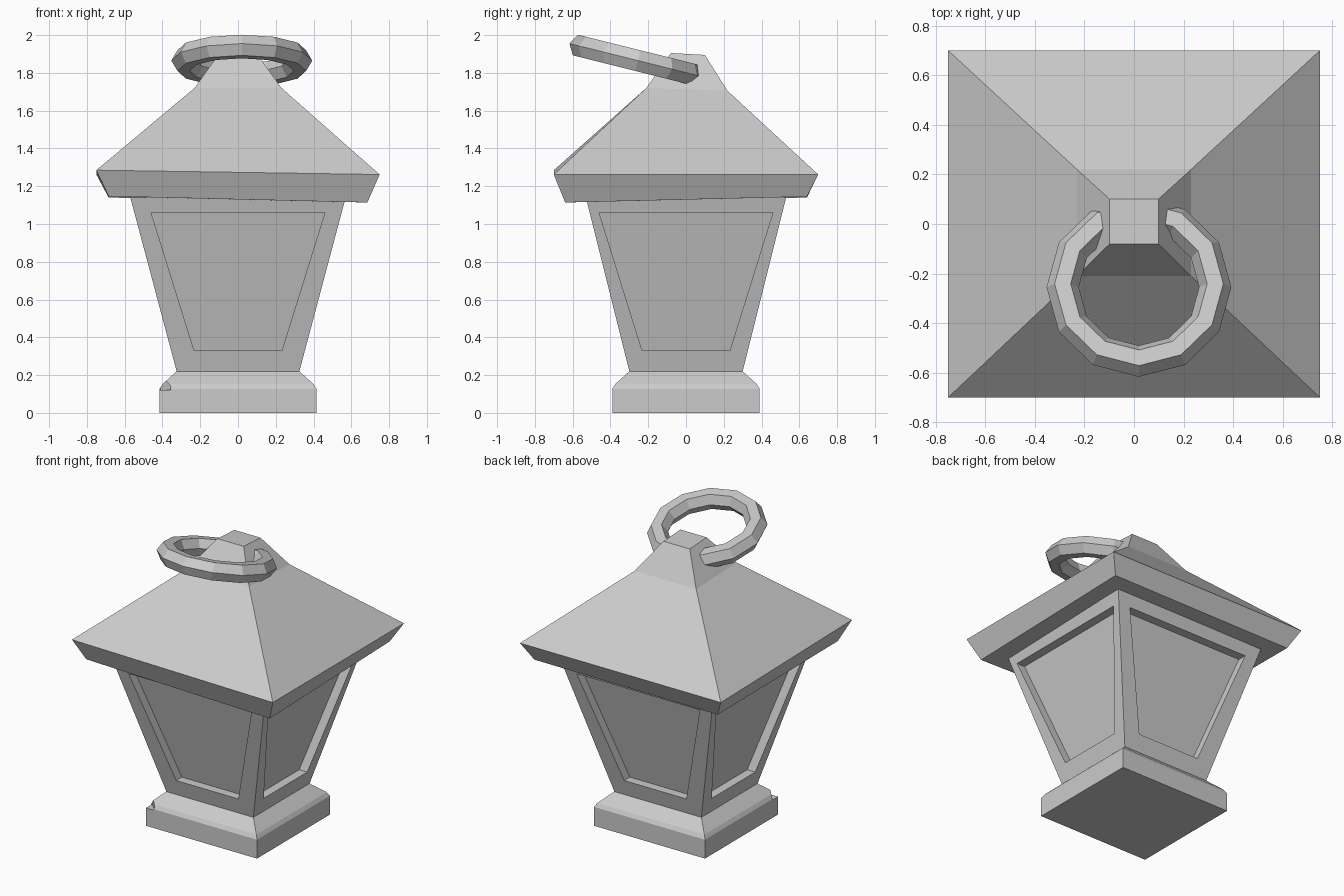
import bpy, bmesh, math
from mathutils import Vector

if "Cube" in bpy.data.objects:
    bpy.data.objects.remove(bpy.data.objects["Cube"])


def make_object(name, bm):
    bmesh.ops.recalc_face_normals(bm, faces=bm.faces)
    mesh = bpy.data.meshes.new(name)
    bm.to_mesh(mesh)
    bm.free()
    ob = bpy.data.objects.new(name, mesh)
    bpy.context.collection.objects.link(ob)
    return ob


def loft(rings):
    """Stack of rectangles: (half x, half y, centre y, corner heights FL FR BR BL)."""
    bm = bmesh.new()
    loops = []
    for hx, hy, cy, z in rings:
        zs = z if isinstance(z, tuple) else (z,) * 4
        signs = ((-1, -1), (1, -1), (1, 1), (-1, 1))
        loops.append([bm.verts.new((sx * hx, cy + sy * hy, h)) for (sx, sy), h in zip(signs, zs)])
    bm.faces.new(loops[0][::-1])
    bm.faces.new(loops[-1])
    sides = []
    for a, b in zip(loops, loops[1:]):
        for i in range(4):
            j = (i + 1) % 4
            sides.append(bm.faces.new((a[i], a[j], b[j], b[i])))
    return bm, sides


# Plinth with sloped shoulder
bm, _ = loft([(0.415, 0.39, 0, 0), (0.415, 0.39, 0, 0.127),
              (0.40, 0.375, 0, 0.152), (0.325, 0.30, 0, 0.22)])
base = make_object("base", bm)

# Small chip knocked out of the front left corner of the plinth
bpy.ops.mesh.primitive_cube_add(size=0.08, location=(-0.41, -0.385, 0.16),
                                rotation=(0, 0, math.radians(45)))
cutter = bpy.context.object
cutter.name = "chip_cutter"
cutter.hide_render = True
cutter.hide_set(True)
chip = base.modifiers.new("chip", 'BOOLEAN')
chip.operation = 'DIFFERENCE'
chip.object = cutter

# Tapered body with a recessed window on each side
bm, sides = loft([(0.325, 0.30, 0, 0.22), (0.57, 0.53, 0, 1.14)])
bm.normal_update()
for face in sides:
    a, b, c, d = [v.co.copy() for v in face.verts]

    def on_face(half, z):
        t = (z - 0.22) / 0.92
        left, right = a.lerp(d, t), b.lerp(c, t)
        mid, along = (left + right) / 2, (right - left).normalized()
        return [mid - along * half, mid + along * half]

    low, high = on_face(0.232, 0.33), on_face(0.46, 1.06)
    corners = low + high[::-1]
    outward = Vector((a + b + c + d)) / 4
    inward = -Vector((outward.x, outward.y, 0)).normalized() * 0.06
    outer = list(face.verts)
    edge = [bm.verts.new(p) for p in corners]
    pane = [bm.verts.new(p + inward) for p in corners]
    bm.faces.remove(face)
    for i in range(4):
        j = (i + 1) % 4
        bm.faces.new((outer[i], outer[j], edge[j], edge[i]))
        bm.faces.new((edge[i], edge[j], pane[j], pane[i]))
    bm.faces.new(pane)
make_object("lantern_body", bm)

# Slightly crooked roof: underside, eave, neck and cap
bm, _ = loft([(0.685, 0.64, 0, (1.147, 1.114, 1.145, 1.14)),
              (0.75, 0.70, 0, (1.285, 1.262, 1.262, 1.262)),
              (0.23, 0.215, 0.005, (1.72, 1.72, 1.705, 1.705)),
              (0.098, 0.09, 0.01, (1.905, 1.905, 1.895, 1.895))])
make_object("roof", bm)

# Faceted carrying ring passing through the cap
bpy.ops.mesh.primitive_torus_add(major_segments=12, minor_segments=6,
                                 major_radius=0.308, minor_radius=0.065,
                                 location=(0.02, -0.255, 1.865),
                                 rotation=(math.radians(-14), 0, 0))
bpy.context.object.name = "carrying_ring"
